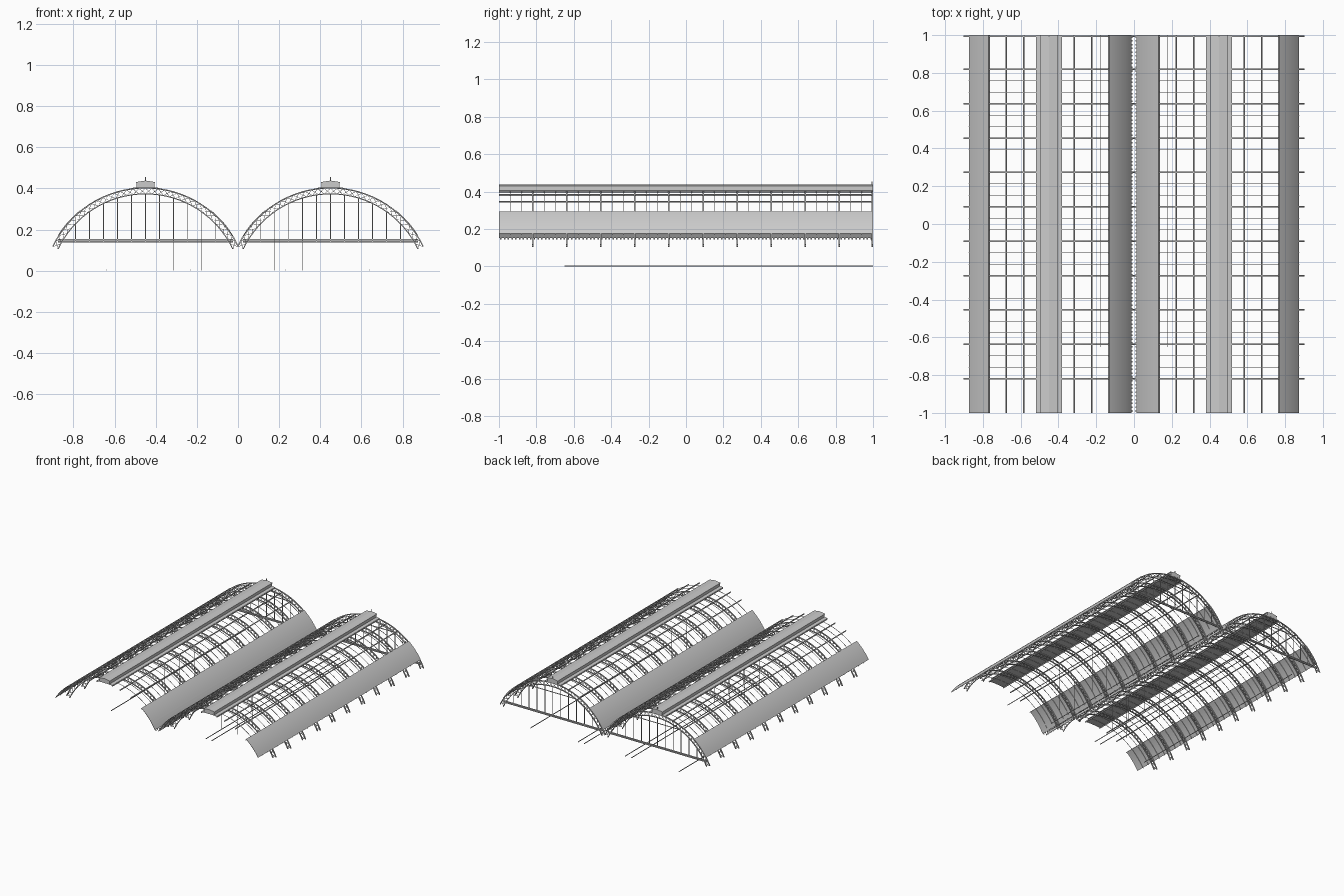
import bpy, bmesh, math
from mathutils import Vector

if "Cube" in bpy.data.objects:
    bpy.data.objects.remove(bpy.data.objects["Cube"])

CZ, R = -0.097, 0.502           # vault circle centre height and outer radius
END = math.radians(64.6)
BAYS = 11
RIB_Y = [-1 + 2 * k / BAYS for k in range(1, BAYS)] + [0.995]


def finish(bm, name, smooth=False):
    bmesh.ops.recalc_face_normals(bm, faces=bm.faces[:])
    me = bpy.data.meshes.new(name)
    bm.to_mesh(me)
    bm.free()
    ob = bpy.data.objects.new(name, me)
    bpy.context.collection.objects.link(ob)
    if smooth:
        bpy.ops.object.select_all(action='DESELECT')
        ob.select_set(True)
        bpy.context.view_layer.objects.active = ob
        bpy.ops.object.shade_smooth_by_angle(angle=math.radians(30))
    return ob


def loft(bm, rings):
    """Skin a list of closed rings of points and cap both ends."""
    vs = [[bm.verts.new(p) for p in ring] for ring in rings]
    n = len(vs[0])
    for a, b in zip(vs, vs[1:]):
        for i in range(n):
            bm.faces.new((a[i], a[(i + 1) % n], b[(i + 1) % n], b[i]))
    bm.faces.new(vs[0][::-1])
    bm.faces.new(vs[-1])


def polar(cx, r, a, y):
    return Vector((cx + r * math.sin(a), y, CZ + r * math.cos(a)))


def arc(bm, cx, r0, r1, y0, y1, a0, a1, n):
    """Curved bar or panel with a rectangular section."""
    rings = []
    for i in range(n + 1):
        a = a0 + (a1 - a0) * i / n
        rings.append([polar(cx, r0, a, y0), polar(cx, r1, a, y0),
                      polar(cx, r1, a, y1), polar(cx, r0, a, y1)])
    loft(bm, rings)


def box(bm, x0, x1, y0, y1, z0, z1):
    loft(bm, [[(x0, y, z0), (x1, y, z0), (x1, y, z1), (x0, y, z1)] for y in (y0, y1)])


def strut(bm, p, q, w):
    """Square bar between two points lying in an x-z plane."""
    d = (q - p).normalized()
    u = Vector((0, 1, 0)) * w / 2
    v = d.cross(Vector((0, 1, 0))) * w / 2
    loft(bm, [[c + u + v, c + u - v, c - u - v, c - u + v] for c in (p, q)])


def ang(off):
    return math.asin(off / R)


for side, cx in (("left", -0.45), ("right", 0.45)):
    s_out = -1 if cx < 0 else 1     # direction of the outer eaves

    # lattice arch ribs
    bm = bmesh.new()
    for y in RIB_Y:
        for r0, r1 in ((R - 0.006, R), (R - 0.034, R - 0.029)):
            arc(bm, cx, r0, r1, y - 0.004, y + 0.004, -END, END, 32)
        n = 36
        for i in range(n):
            a = -END + 2 * END * i / n
            b = -END + 2 * END * (i + 1) / n
            strut(bm, polar(cx, R - 0.031, a, y), polar(cx, R - 0.004, b, y), 0.002)
            strut(bm, polar(cx, R - 0.004, a, y), polar(cx, R - 0.031, b, y), 0.002)
    finish(bm, side + "_arch_ribs")

    # thin curved glazing bars
    bm = bmesh.new()
    for k in range(1, 33):
        y = -1 + 2 * k / 33
        arc(bm, cx, R - 0.003, R, y - 0.001, y + 0.001, -ang(0.425), ang(0.425), 28)
    finish(bm, side + "_glazing_bars")

    # longitudinal purlins
    bm = bmesh.new()
    for s in (-1, 1):
        for off, w in ((0.135, 0.006), (0.228, 0.006), (0.068, 0.004), (0.32, 0.004)):
            a, h = s * ang(off), w / 2 / R
            arc(bm, cx, R - 0.008, R - 0.001, -1, 1, a - h, a + h, 1)
    finish(bm, side + "_purlins")

    # solid lower roof panels, the valley side reaching further down
    bm = bmesh.new()
    for s in (-1, 1):
        low = 0.422 if s == s_out else 0.408
        arc(bm, cx, R, R + 0.002, -1, 1, s * ang(0.318), s * ang(low), 8)
    finish(bm, side + "_lower_roof_panels", True)
    bm = bmesh.new()
    s = -s_out
    arc(bm, cx, R - 0.001, R + 0.001, -1, 1, s * ang(0.408), s * ang(0.435), 3)
    for k in range(100):    # short teeth along the valley edge
        y = -0.99 + 0.02 * k
        arc(bm, cx, R - 0.001, R + 0.001, y - 0.004, y + 0.004,
            s * ang(0.435), s * ang(0.440), 1)
    finish(bm, side + "_valley_strip")

    # ridge panel
    bm = bmesh.new()
    arc(bm, cx, R - 0.001, R + 0.002, -1, 1, -ang(0.068), ang(0.068), 6)
    finish(bm, side + "_ridge_panel", True)

    # raised ridge vent with a low pitched cap
    bm = bmesh.new()
    box(bm, cx - 0.043, cx + 0.043, -1, 1, 0.403, 0.428)
    prof = [(-0.047, 0.426), (0.047, 0.426), (0.047, 0.431), (0, 0.438), (-0.047, 0.431)]
    loft(bm, [[(cx + x, y, z) for x, z in prof] for y in (-1, 1)])
    finish(bm, side + "_ridge_vent")

    # finial on the rear gable
    bm = bmesh.new()
    box(bm, cx - 0.002, cx + 0.002, 0.992, 0.996, 0.43, 0.455)
    finish(bm, side + "_gable_finial")

    # rear gable screen: mullions, transom and bottom beam
    bm = bmesh.new()
    ri = R - 0.032
    for k in range(-5, 6):
        x = 0.068 * k
        box(bm, cx + x - 0.0015, cx + x + 0.0015, 0.992, 0.997,
            0.145, CZ + math.sqrt(ri * ri - x * x))
    t = math.sqrt(ri * ri - (0.33 - CZ) ** 2)
    box(bm, cx - t, cx + t, 0.992, 0.997, 0.328, 0.332)
    e = 0.425
    box(bm, cx - e, cx + e, 0.99, 0.998, 0.147, 0.153)
    box(bm, cx - e, cx + e, 0.99, 0.998, 0.138, 0.144)
    finish(bm, side + "_gable_screen")

    # thin ground rails
    bm = bmesh.new()
    for x in (0.178, 0.23, 0.638):
        box(bm, s_out * x - 0.001, s_out * x + 0.001, -0.65, 1, 0, 0.006)
    finish(bm, side + "_ground_rails")

    # slender posts inside the hall
    bm = bmesh.new()
    for x in (0.178, 0.313):
        top = CZ + math.sqrt(ri * ri - (x - 0.45) ** 2)
        for k in (3, 4, 5):
            y = -1 + 2 * k / BAYS
            box(bm, s_out * x - 0.001, s_out * x + 0.001, y - 0.001, y + 0.001, 0, top)
    finish(bm, side + "_posts")
